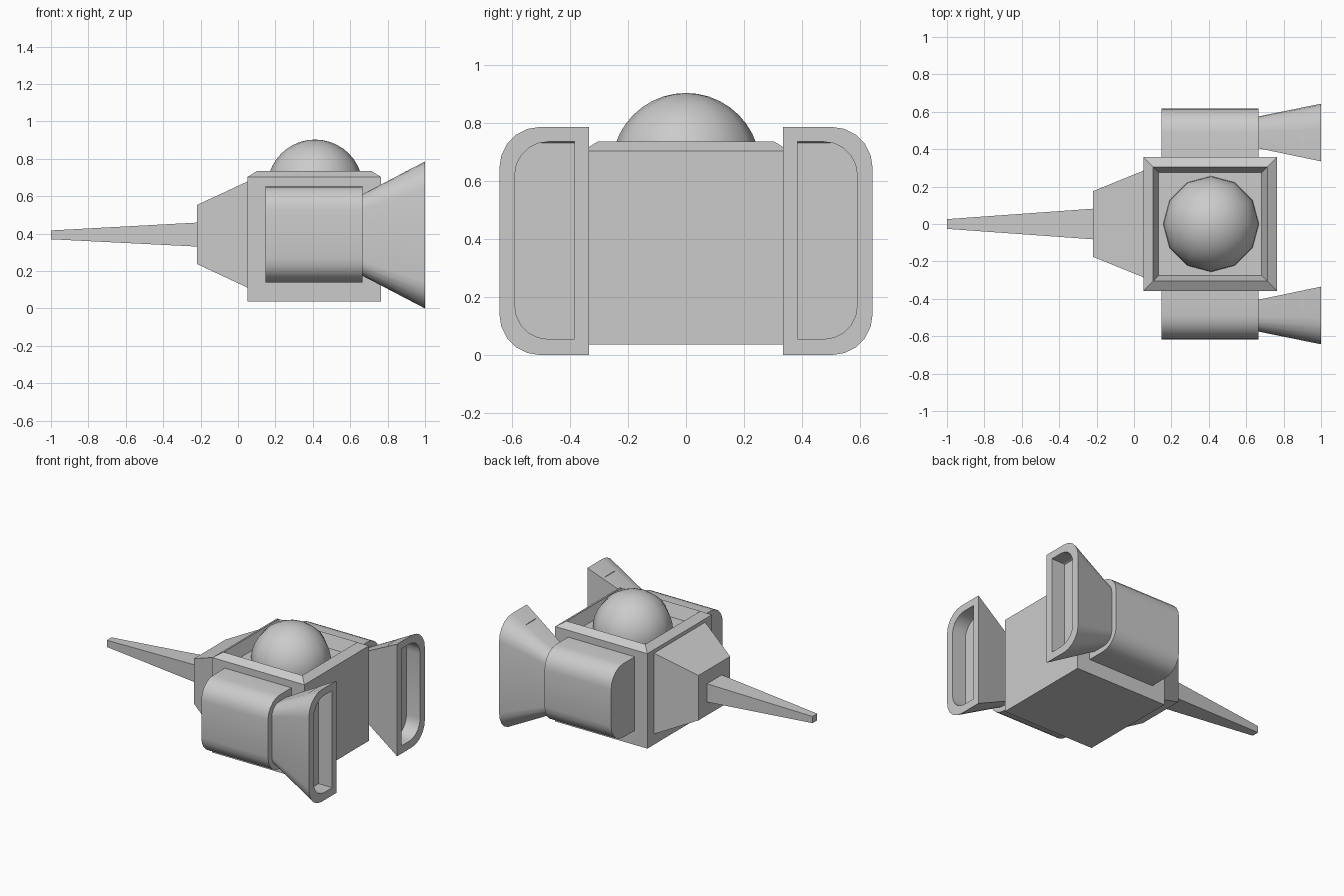
import bpy, bmesh, math

if "Cube" in bpy.data.objects:
    bpy.data.objects.remove(bpy.data.objects["Cube"])

ZC = 0.395  # height of the long axis


def finish(name, bm, smooth=False, angle=35):
    bmesh.ops.recalc_face_normals(bm, faces=bm.faces)
    me = bpy.data.meshes.new(name)
    bm.to_mesh(me)
    bm.free()
    ob = bpy.data.objects.new(name, me)
    bpy.context.collection.objects.link(ob)
    if smooth:
        bpy.ops.object.select_all(action='DESELECT')
        ob.select_set(True)
        bpy.context.view_layer.objects.active = ob
        bpy.ops.object.shade_smooth_by_angle(angle=math.radians(angle))
    return ob


def loft(name, rings, smooth=False):
    """Skin a row of matching rings and cap both ends."""
    bm = bmesh.new()
    loops = [[bm.verts.new(p) for p in ring] for ring in rings]
    n = len(loops[0])
    for a, b in zip(loops, loops[1:]):
        for i in range(n):
            j = (i + 1) % n
            bm.faces.new((a[i], a[j], b[j], b[i]))
    bm.faces.new(loops[0])
    bm.faces.new(loops[-1])
    return finish(name, bm, smooth)


def rect_x(x, hy, z0, z1):
    return [(x, -hy, z0), (x, hy, z0), (x, hy, z1), (x, -hy, z1)]


def rect_z(z, inset):
    x0, x1, hy = 0.05 + inset, 0.765 - inset, 0.357 - inset
    return [(x0, -hy, z), (x1, -hy, z), (x1, hy, z), (x0, hy, z)]


def d_ring(x, y0, y1, z0, z1, r, side, seg=5):
    """Square inner edge, rounded outer corners, in the YZ plane."""
    pts = [(x, side * y0, z1), (x, side * y0, z0)]
    for zc, start in ((z0 + r, -90), (z1 - r, 0)):
        for i in range(seg + 1):
            a = math.radians(start + 90 * i / seg)
            pts.append((x, side * (y1 - r + r * math.cos(a)), zc + r * math.sin(a)))
    return pts


# Body: box with chamfered rim and recessed deck
loft("body", [rect_z(0.037, 0), rect_z(0.703, 0), rect_z(0.735, 0.052),
              rect_z(0.65, 0.082)])

# Dome set into the deck
bm = bmesh.new()
bmesh.ops.create_uvsphere(bm, u_segments=12, v_segments=20, radius=0.256)
bmesh.ops.bisect_plane(bm, geom=bm.verts[:] + bm.edges[:] + bm.faces[:],
                       plane_co=(0, 0, -0.02), plane_no=(0, 0, -1), clear_outer=True)
bmesh.ops.translate(bm, verts=bm.verts, vec=(0.412, 0, 0.647))
finish("dome", bm, True, 45)

# Nose block and tapered barrel
loft("nose", [rect_x(0.06, 0.289, 0.107, 0.683), rect_x(-0.22, 0.175, 0.238, 0.553)])
loft("barrel", [rect_x(-0.20, 0.083, 0.33, 0.46), rect_x(-1.0, 0.026, 0.37, 0.417)])

# Side engines and flared hollow nozzles
for side, label in ((-1, "right"), (1, "left")):
    loft(label + "_engine",
         [d_ring(x, 0.34, 0.618, 0.138, 0.655, 0.13, side) for x in (0.148, 0.665)], True)
    loft(label + "_nozzle",
         [d_ring(0.655, 0.407, 0.573, 0.18, 0.605, 0.076, side),
          d_ring(1.0, 0.335, 0.643, 0.0, 0.786, 0.14, side),
          d_ring(1.0, 0.385, 0.59, 0.055, 0.735, 0.115, side),
          d_ring(0.895, 0.385, 0.59, 0.055, 0.735, 0.115, side)], True)
